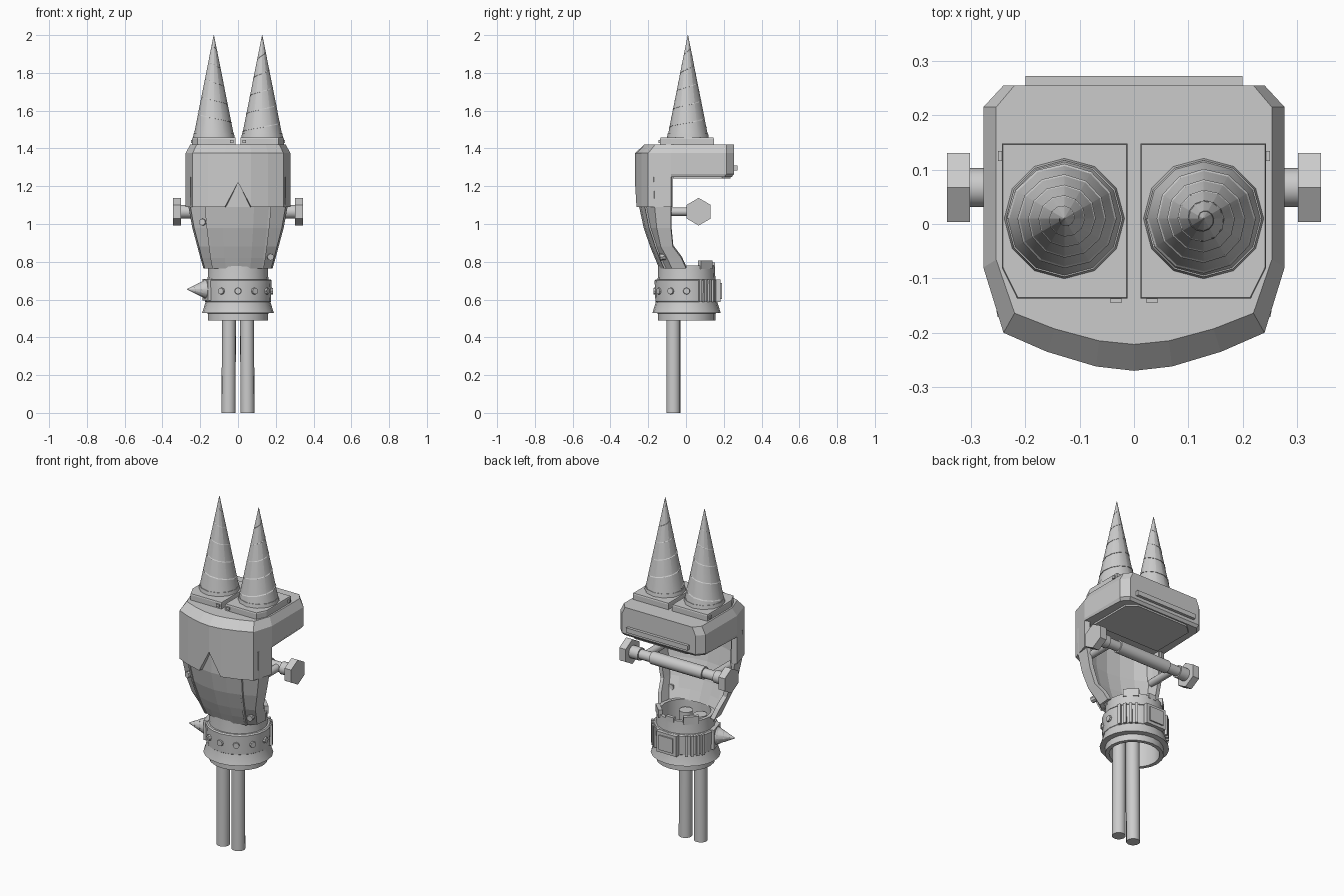
import bpy, bmesh, math
from mathutils import Vector

if "Cube" in bpy.data.objects:
    bpy.data.objects.remove(bpy.data.objects["Cube"])

def make(name, verts, faces, smooth=False):
    me = bpy.data.meshes.new(name)
    me.from_pydata(verts, [], faces)
    bm = bmesh.new()
    bm.from_mesh(me)
    bmesh.ops.recalc_face_normals(bm, faces=bm.faces)
    bm.to_mesh(me)
    bm.free()
    ob = bpy.data.objects.new(name, me)
    bpy.context.collection.objects.link(ob)
    if smooth:
        bpy.ops.object.select_all(action='DESELECT')
        ob.select_set(True)
        bpy.context.view_layer.objects.active = ob
        bpy.ops.object.shade_smooth_by_angle(angle=math.radians(35))
    return ob

def loft(name, rings, smooth=False):
    # closed rings of equal length, capped at both ends
    n = len(rings[0])
    faces = [(a * n + i, a * n + (i + 1) % n, (a + 1) * n + (i + 1) % n, (a + 1) * n + i)
             for a in range(len(rings) - 1) for i in range(n)]
    faces += [tuple(range(n)), tuple(range((len(rings) - 1) * n, len(rings) * n))]
    return make(name, [v for r in rings for v in r], faces, smooth)

def shell(name, rows, thick):
    # open grid thickened inward
    n = len(rows[0])
    faces = [(a * n + i, a * n + i + 1, (a + 1) * n + i + 1, (a + 1) * n + i)
             for a in range(len(rows) - 1) for i in range(n - 1)]
    ob = make(name, [v for r in rows for v in r], faces)
    if ob.data.polygons[len(faces) // 2].normal.y > 0:
        ob.data.flip_normals()
    m = ob.modifiers.new("thickness", 'SOLIDIFY')
    m.thickness, m.offset = thick, -1
    return ob

def rod(name, start, end, r1, r2=None, n=16, turn=0, smooth=True):
    a, b = Vector(start), Vector(end)
    q = (b - a).to_track_quat('Z', 'Y')
    def ring(c, r):
        return [c + q @ Vector((r * math.cos(t), r * math.sin(t), 0))
                for t in (turn + math.tau * i / n for i in range(n))]
    return loft(name, [ring(a, r1), ring(b, r1 if r2 is None else r2)], smooth)

def block(name, c, size, yaw=0):
    x, y, z = (s / 2 for s in size)
    ob = loft(name, [[(-x, -y, k), (x, -y, k), (x, y, k), (-x, y, k)] for k in (-z, z)])
    ob.location, ob.rotation_euler.z = c, yaw
    return ob

def drill(name, base, tip, r, turns, hand, ridge):
    # cone with a helical ridge
    rod(name, base, tip, r, 0.001, 12)
    a, b = Vector(base), Vector(tip)
    q, h = (b - a).to_track_quat('Z', 'Y'), (b - a).length
    verts, n = [], turns * 12
    for i in range(n + 1):
        t = 0.03 + 0.9 * i / n
        ang = hand * math.tau * i / 12
        d = Vector((math.cos(ang), math.sin(ang), 0))
        R, s = r * (1 - t), ridge * (1 - 0.6 * t)
        for dr, dz in ((-s, -s), (s, -s * 0.8), (-s, s * 1.6)):
            verts.append(a + q @ (d * max(R + dr, 0.001) + Vector((0, 0, t * h + dz))))
    loft(name + "_thread", [verts[3 * i:3 * i + 3] for i in range(n + 1)])

def mirrored(half):
    # half runs from +x side to the centre point
    return half + [(-p[0],) + tuple(p[1:]) for p in reversed(half[:-1])]

# head top block
half = [(0.24, 0.255), (0.277, 0.215), (0.277, -0.08), (0.24, -0.2), (0.16, -0.235), (0.07, -0.262), (0, -0.27)]
outline = mirrored(half)
under = [(x * 0.96, y - 0.012) if y > 0 else (x, y) for x, y in outline]
top = [(x * 0.915, y if y > 0 else y * 0.82) for x, y in outline]
loft("head_top", [[(x, y, z) for x, y in o] for o, z in
                  ((under, 1.25), (outline, 1.265), (outline, 1.375), (top, 1.42))])
pan = mirrored([(0.17, 0.235), (0.22, 0.19), (0.22, -0.07), (0, -0.07)])
loft("underside_plate", [[(x, y, z) for x, y in pan] for z in (1.24, 1.26)])
block("rear_bar", (0, 0.26, 1.297), (0.4, 0.024, 0.028))

# upper face plate with notch
cols = mirrored(half[2:])
shell("face_plate", [[(x, y, 1.22 if x == 0 else 1.09) for x, y in cols],
                     [(x, y, 1.266) for x, y in cols]], 0.03)

# lower jaw shell: z, side x, back y, corner x, corner y, front y
levels = [(1.25, 0.262, -0.082, 0.175, -0.218, -0.25), (1.09, 0.262, -0.08, 0.17, -0.212, -0.248),
          (0.98, 0.242, -0.08, 0.16, -0.19, -0.224), (0.88, 0.215, -0.07, 0.148, -0.157, -0.19),
          (0.82, 0.199, -0.025, 0.14, -0.135, -0.165), (0.765, 0.183, 0.0, 0.13, -0.11, -0.142)]
rows = []
for z, sx, by, cx, cy, fy in levels:
    rows.append([(x, y, z) for x, y in mirrored(
        [(sx, by), (sx * 0.96, (by + cy) / 2 - 0.02), (cx, cy), (cx / 2, fy * 0.72 + cy * 0.28), (0, fy)])])
shell("jaw", rows, 0.025)
for s in (-1, 1):
    strip = [[(s * (cx + dx), cy + dy, z) for dx, dy in ((-0.006, -0.008), (0.006, -0.006), (0.006, 0.02), (-0.006, 0.02))]
             for z, sx, by, cx, cy, fy in levels[1:]]
    loft("jaw_seam", strip)
rod("jaw_bolt_left", (-0.18, -0.17, 1.01), (-0.19, -0.205, 1.01), 0.018, n=8)
rod("jaw_bolt_right", (0.165, -0.09, 0.83), (0.173, -0.14, 0.825), 0.018, n=8)

# ear drills and their mounts
for s in (-1, 1):
    p = [(0.012, -0.137), (0.215, -0.137), (0.243, -0.08), (0.243, 0.148), (0.012, 0.148)]
    loft("ear_mount", [[(s * (0.128 + (x - 0.128) * k), y * k, z) for x, y in p]
                       for k, z in ((1, 1.415), (1, 1.45), (0.985, 1.457))])
    rod("ear_collar", (s * 0.128, 0.01, 1.455), (s * 0.128, 0.01, 1.478), 0.111, 0.107, 12)
    drill("ear_drill", (s * 0.128, 0.01, 1.475), (s * 0.128, 0.01, 2.0), 0.105, 5, s, 0.004)
    block("mount_clip_front", (s * 0.033, -0.14, 1.437), (0.02, 0.01, 0.016))
    block("mount_clip_side", (s * 0.245, 0.125, 1.437), (0.01, 0.018, 0.016))

# axle bar with hex bolt heads and support rods
y, z = 0.067, 1.065
rod("axle", (-0.31, y, z), (0.31, y, z), 0.028)
rod("axle_sleeve", (-0.17, y, z), (0.17, y, z), 0.036)
for s in (-1, 1):
    rod("axle_washer", (s * 0.245, y, z), (s * 0.307, y, z), 0.036)
    rod("hex_head", (s * 0.302, y, z), (s * 0.344, y, z), 0.073, n=6, turn=math.pi / 2, smooth=False)
    rod("axle_support", (s * 0.22, -0.12, z), (s * 0.22, y, z), 0.022, n=12)

# neck collar
CY, SQ = 0.003, 0.95
def lathe(name, prof, n=20):
    m = len(prof)
    verts = [(r * math.cos(math.tau * i / n), CY + SQ * r * math.sin(math.tau * i / n), h)
             for i in range(n) for r, h in prof]
    faces = [(i * m + j, i * m + (j + 1) % m, (i + 1) % n * m + (j + 1) % m, (i + 1) % n * m + j)
             for i in range(n) for j in range(m)]
    return make(name, verts, faces, True)

lathe("neck_base", [(0.16, 0.49), (0.16, 0.527), (0.19, 0.53), (0.172, 0.585), (0.16, 0.72), (0.158, 0.78),
                    (0.138, 0.78), (0.138, 0.49)])
lathe("neck_band", [(0.168, 0.585), (0.174, 0.59), (0.178, 0.7), (0.172, 0.707), (0.15, 0.707), (0.15, 0.585)])

def around(deg, r, h):
    t = math.radians(deg)
    return Vector((r * math.cos(t), CY + SQ * r * math.sin(t), h))

for deg in (180 + 60, 270, 300, 330, 360):
    rod("band_stud", around(deg, 0.165, 0.645), around(deg, 0.184, 0.645), 0.02, 0.017, 8)
for side in (0, 1):
    for deg in (25, 35, 45, 55):
        d = 180 - deg if side else deg
        block("band_rib", around(d, 0.177, 0.646), (0.022, 0.016, 0.12), math.radians(d))
    d = 135 if side else 45
    block("neck_tab", around(d, 0.148, 0.785), (0.022, 0.085, 0.045), math.radians(d))
block("buckle", around(90, 0.177, 0.646), (0.13, 0.025, 0.12))
block("buckle_inset", around(90, 0.192, 0.646), (0.09, 0.012, 0.085))
block("neck_tab_rear", around(90, 0.148, 0.78), (0.05, 0.02, 0.03))

# side spike on the collar
block("spike_plate", around(196, 0.168, 0.652), (0.025, 0.11, 0.115), math.radians(196))
drill("side_spike", around(196, 0.175, 0.655), around(196, 0.282, 0.655), 0.052, 3, 1, 0.004)

# leg posts
for s in (-1, 1):
    rod("leg_post", (s * 0.05, -0.067, 0), (s * 0.047, -0.067, 0.74), 0.037)
